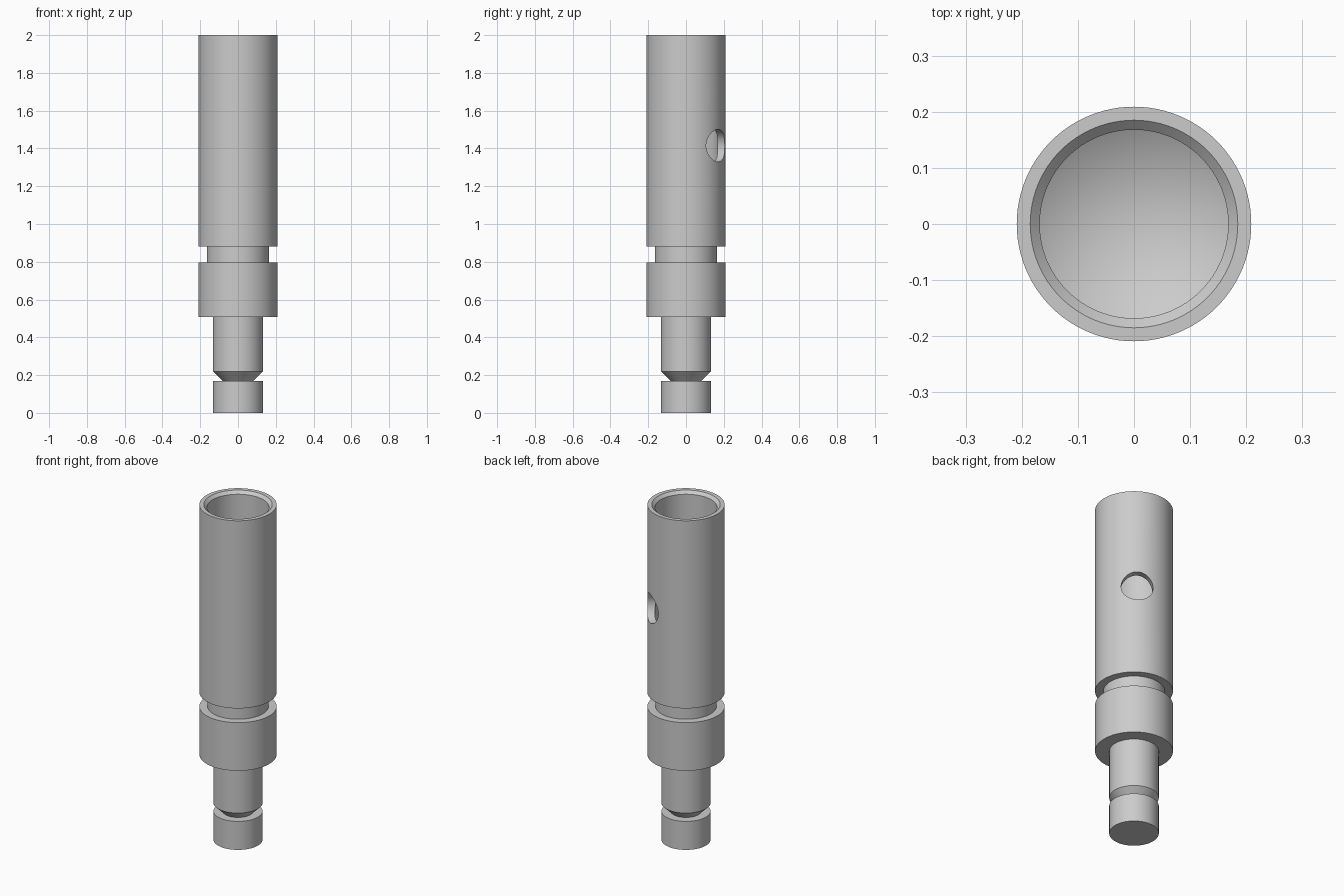
import bpy, bmesh
from math import radians, cos, sin, pi
from mathutils import Vector, Matrix

if "Cube" in bpy.data.objects:
    bpy.data.objects.remove(bpy.data.objects["Cube"])

SEGMENTS = 96


def lathe(name, profile):
    """Revolve an (r, z) profile, running from axis to axis, around z."""
    bm = bmesh.new()
    verts = [bm.verts.new((r, 0, z)) for r, z in profile]
    edges = [bm.edges.new(pair) for pair in zip(verts, verts[1:])]
    bmesh.ops.spin(bm, geom=verts + edges, cent=(0, 0, 0), axis=(0, 0, 1),
                   angle=2 * pi, steps=SEGMENTS)
    bmesh.ops.remove_doubles(bm, verts=bm.verts, dist=1e-4)
    bmesh.ops.recalc_face_normals(bm, faces=bm.faces)
    mesh = bpy.data.meshes.new(name)
    bm.to_mesh(mesh)
    bm.free()
    obj = bpy.data.objects.new(name, mesh)
    bpy.context.collection.objects.link(obj)
    return obj


# Turned body: grooved pin, collar, neck, barrel with a drilled blind bore
pin = lathe("contact_pin", [
    (0, 0), (0.133, 0), (0.133, 0.17),          # tip
    (0.082, 0.17), (0.133, 0.22),               # undercut groove
    (0.133, 0.508), (0.209, 0.508),             # shank
    (0.209, 0.795), (0.165, 0.795),             # collar
    (0.165, 0.88), (0.209, 0.88), (0.209, 2.0), # neck and barrel
    (0.185, 2.0), (0.168, 1.983),               # chamfered mouth
    (0.168, 1.25), (0, 1.15),                   # bore with conical bottom
])

# Inspection hole through one wall, facing back right
azimuth = radians(55)
direction = Vector((cos(azimuth), sin(azimuth), 0))
bpy.ops.mesh.primitive_cylinder_add(vertices=64, radius=0.086, depth=0.3)
cutter = bpy.context.object
cutter.name = "inspection_hole_cutter"
cutter.hide_render = True
cutter.matrix_world = (Matrix.Translation(direction * 0.2 + Vector((0, 0, 1.415)))
                       @ direction.to_track_quat('Z', 'Y').to_matrix().to_4x4())

bpy.ops.object.select_all(action='DESELECT')
pin.select_set(True)
bpy.context.view_layer.objects.active = pin
cut = pin.modifiers.new("inspection_hole", 'BOOLEAN')
cut.operation = 'DIFFERENCE'
cut.solver = 'EXACT'
cut.object = cutter
bpy.ops.object.modifier_apply(modifier=cut.name)
bpy.data.objects.remove(cutter)

bpy.ops.object.shade_smooth_by_angle(angle=radians(25))
